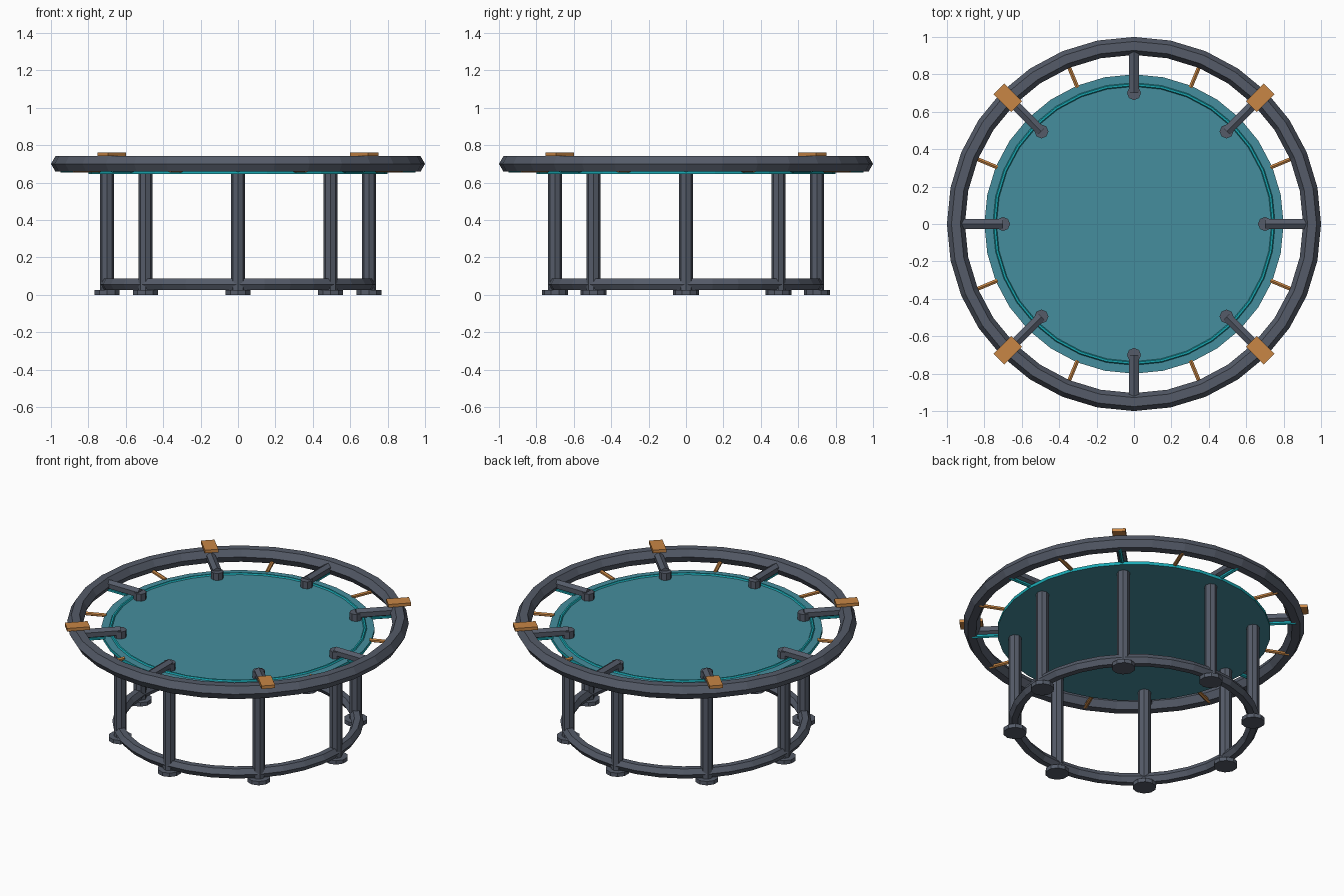
import bpy
from math import pi, cos, sin
from mathutils import Vector

cube = bpy.data.objects.get("Cube")
if cube:
    bpy.data.objects.remove(cube)


def material(name, rgb):
    m = bpy.data.materials.new(name)
    m.use_nodes = True
    m.diffuse_color = (*rgb, 1)
    m.node_tree.nodes["Principled BSDF"].inputs["Base Color"].default_value = (*rgb, 1)
    return m


steel = material("dark steel", (0.09, 0.105, 0.14))
orange = material("orange", (0.58, 0.24, 0.06))
fabric = material("muted teal", (0.06, 0.27, 0.34))
cyan = material("bright cyan", (0.01, 0.40, 0.46))


def finish(name, mat):
    ob = bpy.context.object
    ob.name = name
    ob.data.materials.append(mat)
    return ob


def polar(angle, r, z):
    return Vector((r * cos(angle), r * sin(angle), z))


def ring(name, mat, major, minor, z, sides=6):
    bpy.ops.mesh.primitive_torus_add(major_radius=major, minor_radius=minor, major_segments=32,
                                     minor_segments=sides, location=(0, 0, z))
    return finish(name, mat)


def rod(name, mat, a, b, radius, sides):
    axis = b - a
    bpy.ops.mesh.primitive_cylinder_add(vertices=sides, radius=radius, depth=axis.length,
                                        location=(a + b) / 2,
                                        rotation=axis.to_track_quat('Z', 'Y').to_euler())
    return finish(name, mat)


# Frame rings
ring("top_ring", steel, 0.952, 0.048, 0.70)
ring("base_ring", steel, 0.70, 0.036, 0.056)

# Jumping mat with a coloured edge and a raised seam
bpy.ops.mesh.primitive_cylinder_add(vertices=32, radius=0.80, depth=0.02, location=(0, 0, 0.655))
mat_ob = finish("jumping_mat", fabric)
mat_ob.data.materials.append(cyan)
for face in mat_ob.data.polygons:
    face.material_index = int(abs(face.normal.z) < 0.5)
ring("mat_seam", cyan, 0.745, 0.01, 0.665)

# Legs, feet, arms and the springs between the arms
for i in range(8):
    a = i * pi / 4
    rod("leg", steel, polar(a, 0.70, 0.02), polar(a, 0.70, 0.71), 0.0375, 8)
    rod("foot", steel, polar(a, 0.70, 0), polar(a, 0.70, 0.025), 0.07, 10)
    rod("arm", steel, polar(a, 0.70, 0.70), polar(a, 0.95, 0.70), 0.03, 6)
    rod("cyan_spring", cyan, polar(a, 0.79, 0.665), polar(a, 0.95, 0.665), 0.012, 6)
    b = a + pi / 8
    rod("orange_spring", orange, polar(b, 0.79, 0.665), polar(b, 0.95, 0.665), 0.012, 6)

# Clamp plates on the diagonals
for i in range(4):
    a = pi / 4 + i * pi / 2
    bpy.ops.mesh.primitive_cube_add(size=1, location=polar(a, 0.955, 0.751), rotation=(0, 0, a))
    plate = finish("clamp_plate", orange)
    plate.scale = (0.135, 0.08, 0.02)
